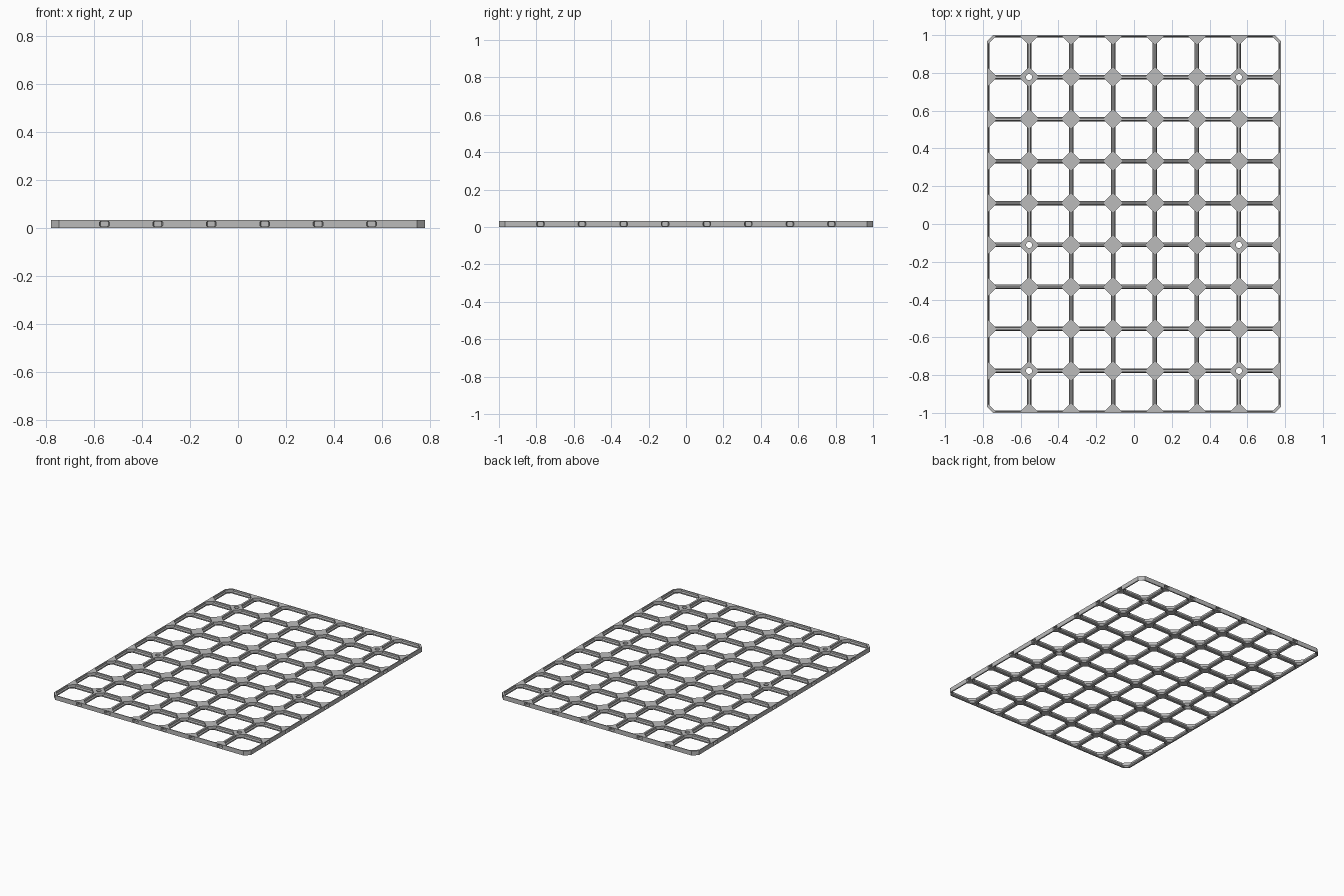
import bpy, bmesh, math
from mathutils import Matrix, Vector

if "Cube" in bpy.data.objects:
    bpy.data.objects.remove(bpy.data.objects["Cube"])

NX, NY = 7, 9
P = 2 / NY                # cell pitch
U = P / 28                # design unit
T = 4 * U                 # plate thickness
H = P / 2
LEG = 6.8 * U             # leg of the diamond pads at the nodes
CUT = 4.2 * U             # cut of the plate's outer corners
# opening profile, bottom to top: height, wall inset, corner leg
LEVELS = [(0, 1.1, 4.8), (0.4, 1.5, 5.4), (1.4, 1.5, 6.8), (2.4, 0.8, 6.8), (4, 0.8, 6.8)]

grey = bpy.data.materials.new("light_grey")
grey.diffuse_color = (0.5, 0.5, 0.5, 1)
grey.use_nodes = True
grey.node_tree.nodes["Principled BSDF"].inputs["Base Color"].default_value = grey.diffuse_color


def make_object(name, bm):
    bmesh.ops.recalc_face_normals(bm, faces=bm.faces)
    me = bpy.data.meshes.new(name)
    bm.to_mesh(me)
    bm.free()
    me.materials.append(grey)
    ob = bpy.data.objects.new(name, me)
    bpy.context.collection.objects.link(ob)
    return ob


def quadrants(a, b):
    """Eight points anticlockwise: two at each corner, at insets a and b."""
    pts = []
    for k in range(4):
        r = Matrix.Rotation(k * math.pi / 2, 2)
        pts += [r @ Vector((H - a, H - b)), r @ Vector((H - b, H - a))]
    return pts


# Grid of octagonal openings with lipped walls
bm = bmesh.new()
for i in range(NX):
    for j in range(NY):
        c = Vector(((i - (NX - 1) / 2) * P, (j - (NY - 1) / 2) * P))

        def vert(p, z):
            return bm.verts.new((p.x + c.x, p.y + c.y, z))

        loops = [[vert(p, z * U) for p in quadrants(d * U, (leg - d) * U)]
                 for z, d, leg in LEVELS]
        for lo, hi in zip(loops, loops[1:]):
            for k in range(8):
                n = (k + 1) % 8
                bm.faces.new((lo[k], hi[k], hi[n], lo[n]))
        # flat faces between the opening and the cell border
        for z, inner in ((0, loops[0]), (T, loops[-1])):
            outer = [vert(p, z) for p in quadrants(0, LEG)]
            for k in range(4):
                a, b, n = 2 * k, 2 * k + 1, (2 * k + 2) % 8
                bm.faces.new((inner[b], outer[b], outer[n], inner[n]))
                r = Matrix.Rotation(k * math.pi / 2, 2)
                node = r @ Vector((H, H))
                w = node + c
                if abs(w.x) > NX * H - 1e-4 and abs(w.y) > NY * H - 1e-4:
                    tips = [r @ Vector((H, H - CUT)), r @ Vector((H - CUT, H))]
                else:
                    tips = [node]
                bm.faces.new([inner[a], outer[a]] + [vert(t, z) for t in tips]
                             + [outer[b], inner[b]])
bmesh.ops.remove_doubles(bm, verts=bm.verts, dist=1e-5)

# Outer side walls
lower = {(round(v.co.x, 4), round(v.co.y, 4)): v for v in bm.verts if v.co.z < 1e-6}
for e in [e for e in bm.edges if e.is_boundary and e.verts[0].co.z > T / 2]:
    a, b = e.verts
    la, lb = (lower[(round(v.co.x, 4), round(v.co.y, 4))] for v in (a, b))
    bm.faces.new((a, b, lb, la))
plate = make_object("grid_plate", bm)

# Cutters: tapered connector slots round the rim
bm = bmesh.new()


def prism(rings):
    loops = [[bm.verts.new(p) for p in ring] for ring in rings]
    n = len(loops[0])
    for lo, hi in zip(loops, loops[1:]):
        for k in range(n):
            bm.faces.new((lo[k], lo[(k + 1) % n], hi[(k + 1) % n], hi[k]))
    bm.faces.new(loops[0])
    bm.faces.new(loops[-1])


def slot(x, y, ang):
    m = Matrix.Translation((x, y, 2.05 * U)) @ Matrix.Rotation(ang, 4, 'Z')
    rings = []
    for depth, w in ((-1, 2.6), (0.4, 2.6), (2.6, 2.0)):
        h, ch = 1.3, 0.4
        sec = [(-w, -h + ch), (-w + ch, -h), (w - ch, -h), (w, -h + ch),
               (w, h - ch), (w - ch, h), (-w + ch, h), (-w, h - ch)]
        rings.append([m @ Vector((s * U, depth * U, t * U)) for s, t in sec])
    prism(rings)


for i in range(1, NX):
    x = (i - NX / 2) * P
    slot(x, -NY * H, 0)
    slot(x, NY * H, math.pi)
for j in range(1, NY):
    y = (j - NY / 2) * P
    slot(-NX * H, y, -math.pi / 2)
    slot(NX * H, y, math.pi / 2)

# Cutters: screw holes, countersunk from below
for x in (-2.5 * P, 2.5 * P):
    for y in (-3.5 * P, -0.5 * P, 3.5 * P):
        prism([[(x + r * U * math.cos(t * math.pi / 12), y + r * U * math.sin(t * math.pi / 12), z * U)
                for t in range(24)]
               for z, r in ((-1, 3.25), (0.9, 3.25), (2.1, 2.05), (5, 2.05))])
cutter = make_object("hole_cutter", bm)
cutter.hide_render = True

mod = plate.modifiers.new("holes", 'BOOLEAN')
mod.operation = 'DIFFERENCE'
mod.solver = 'EXACT'
mod.object = cutter
deps = bpy.context.evaluated_depsgraph_get()
plate.data = bpy.data.meshes.new_from_object(plate.evaluated_get(deps))
plate.modifiers.clear()
bpy.data.objects.remove(cutter)
